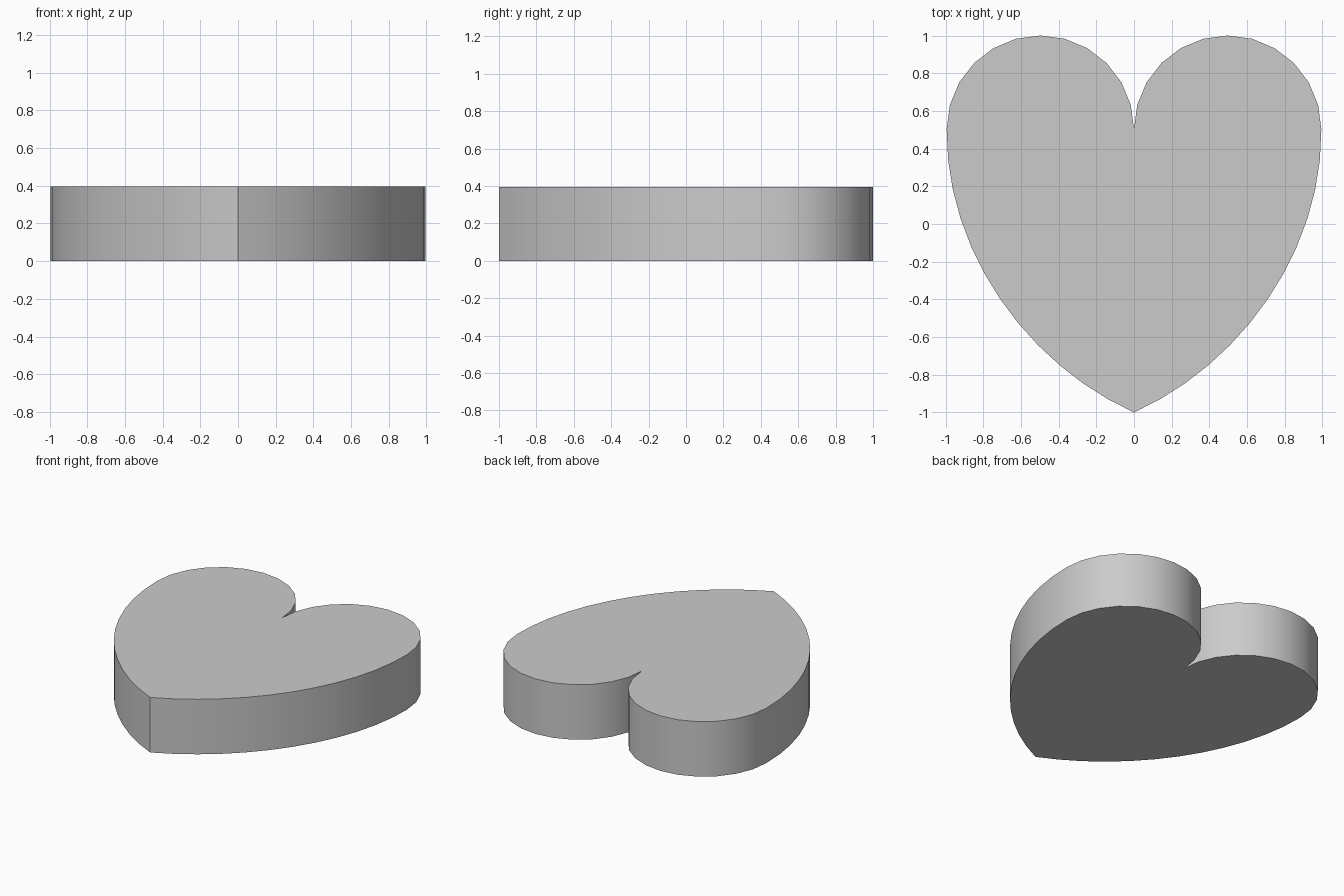
import bpy, bmesh, math
from mathutils import Vector

if "Cube" in bpy.data.objects:
    bpy.data.objects.remove(bpy.data.objects["Cube"])

R = 0.497        # lobe radius
CY = 1.0 - R     # lobe centre height in plan
H = 0.396        # slab thickness
N = 12           # segments per curve


def bezier(p0, p1, p2, p3, n):
    pts = [Vector(p) for p in (p0, p1, p2, p3)]
    out = []
    for i in range(n + 1):
        t = i / n
        s = 1 - t
        out.append(s**3 * pts[0] + 3*s*s*t * pts[1] + 3*s*t*t * pts[2] + t**3 * pts[3])
    return out


# Right half outline: point of the heart up the side, then round lobe to the notch
side = bezier((0, -1), (0.563, -0.748), (1.0, -0.148), (2 * R, CY), N)
lobe = [Vector((R + R * math.cos(math.pi * i / N), CY + R * math.sin(math.pi * i / N)))
        for i in range(1, N + 1)]
right = side + lobe
right[-1].x = 0.0
# Mirror to the left half, skipping the two points on the centre line
outline = right + [Vector((-p.x, p.y)) for p in reversed(right[1:-1])]

# Extruded heart slab
bm = bmesh.new()
face = bm.faces.new([bm.verts.new((p.x, p.y, 0)) for p in outline])
ext = bmesh.ops.extrude_face_region(bm, geom=[face], use_keep_orig=True)
top = [v for v in ext["geom"] if isinstance(v, bmesh.types.BMVert)]
bmesh.ops.translate(bm, verts=top, vec=(0, 0, H))
bmesh.ops.recalc_face_normals(bm, faces=bm.faces)
mesh = bpy.data.meshes.new("heart")
bm.to_mesh(mesh)
bm.free()
heart = bpy.data.objects.new("heart", mesh)
bpy.context.collection.objects.link(heart)

# Smooth walls, sharp rims, tip and notch
bpy.context.view_layer.objects.active = heart
heart.select_set(True)
bpy.ops.object.shade_smooth_by_angle(angle=math.radians(30))
